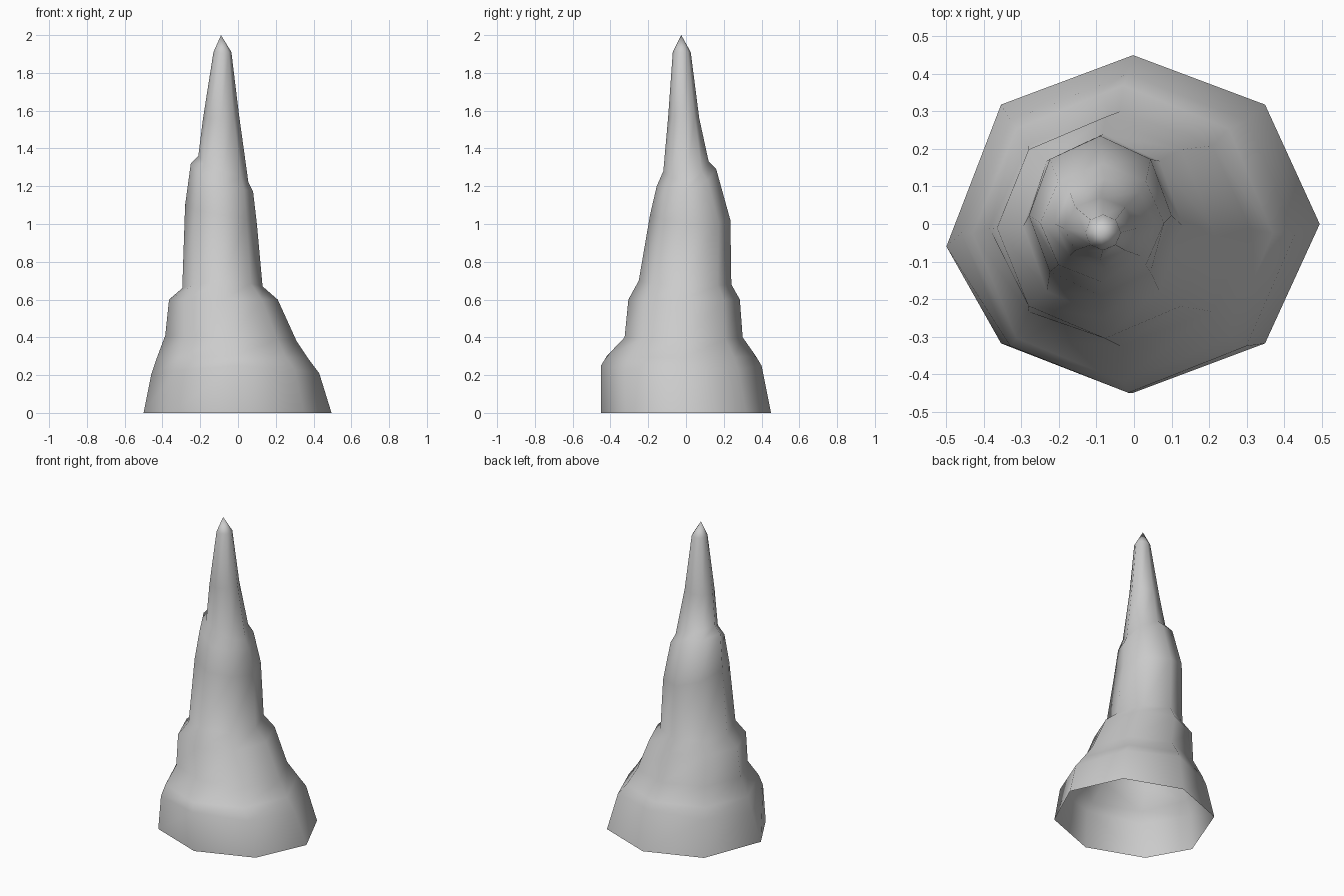
import bpy
import bmesh
from math import cos, sin, pi

default_cube = bpy.data.objects.get("Cube")
if default_cube:
    bpy.data.objects.remove(default_cube, do_unlink=True)

SIDES = 8
TIP = (-.09, -.025, 2)

# Each ring: left x, right x, front y, back y, then the height at left, right, front, back
RINGS = [
    (-.5, .495, -.45, .45, 0, 0, 0, 0),
    (-.46, .43, -.45, .4, .2, .21, .25, .25),
    (-.43, .37, -.42, .37, .29, .29, .3, .3),
    (-.385, .31, -.325, .3, .41, .38, .4, .4),
    (-.365, .21, -.305, .285, .6, .6, .6, .6),
    (-.295, .13, -.25, .24, .66, .67, .7, .68),
    (-.28, .1, -.19, .235, 1.1, 1, 1.05, 1.02),
    (-.25, .08, -.155, .16, 1.32, 1.17, 1.2, 1.29),
    (-.21, .055, -.12, .12, 1.36, 1.22, 1.28, 1.33),
    (-.185, .005, -.095, .07, 1.56, 1.58, 1.56, 1.56),
    (-.13, -.035, -.07, .025, 1.91, 1.91, 1.91, 1.91),
]


def make_material(name, colour):
    material = bpy.data.materials.new(name)
    material.use_nodes = True
    material.diffuse_color = colour
    material.node_tree.nodes["Principled BSDF"].inputs["Base Color"].default_value = colour
    return material


def add_ring(bm, left, right, front, back, z_left, z_right, z_front, z_back):
    """Tilted oval loop whose height blends between its four sides."""
    loop = []
    for i in range(SIDES):
        c, s = cos(2 * pi * i / SIDES), sin(2 * pi * i / SIDES)
        x = (left + right) / 2 + c * (right - left) / 2
        y = (front + back) / 2 + s * (back - front) / 2
        z_side = z_right if c > 0 else z_left
        z_depth = z_back if s > 0 else z_front
        loop.append(bm.verts.new((x, y, c * c * z_side + s * s * z_depth)))
    return loop


# Rock spire: rings joined into an open-bottomed shell with a pointed tip
bm = bmesh.new()
loops = [add_ring(bm, *ring) for ring in RINGS]
loops[0][SIDES // 2].co.y -= .06
for lower, upper in zip(loops, loops[1:]):
    for i in range(SIDES):
        j = (i + 1) % SIDES
        bm.faces.new((lower[i], lower[j], upper[j], upper[i]))
tip = bm.verts.new(TIP)
for i in range(SIDES):
    bm.faces.new((loops[-1][i], loops[-1][(i + 1) % SIDES], tip))
for face in bm.faces:
    face.smooth = True

mesh = bpy.data.meshes.new("rock_spire")
bm.to_mesh(mesh)
bm.free()
mesh.materials.append(make_material("stone grey", (.6, .6, .6, 1)))
spire = bpy.data.objects.new("rock_spire", mesh)
bpy.context.collection.objects.link(spire)
